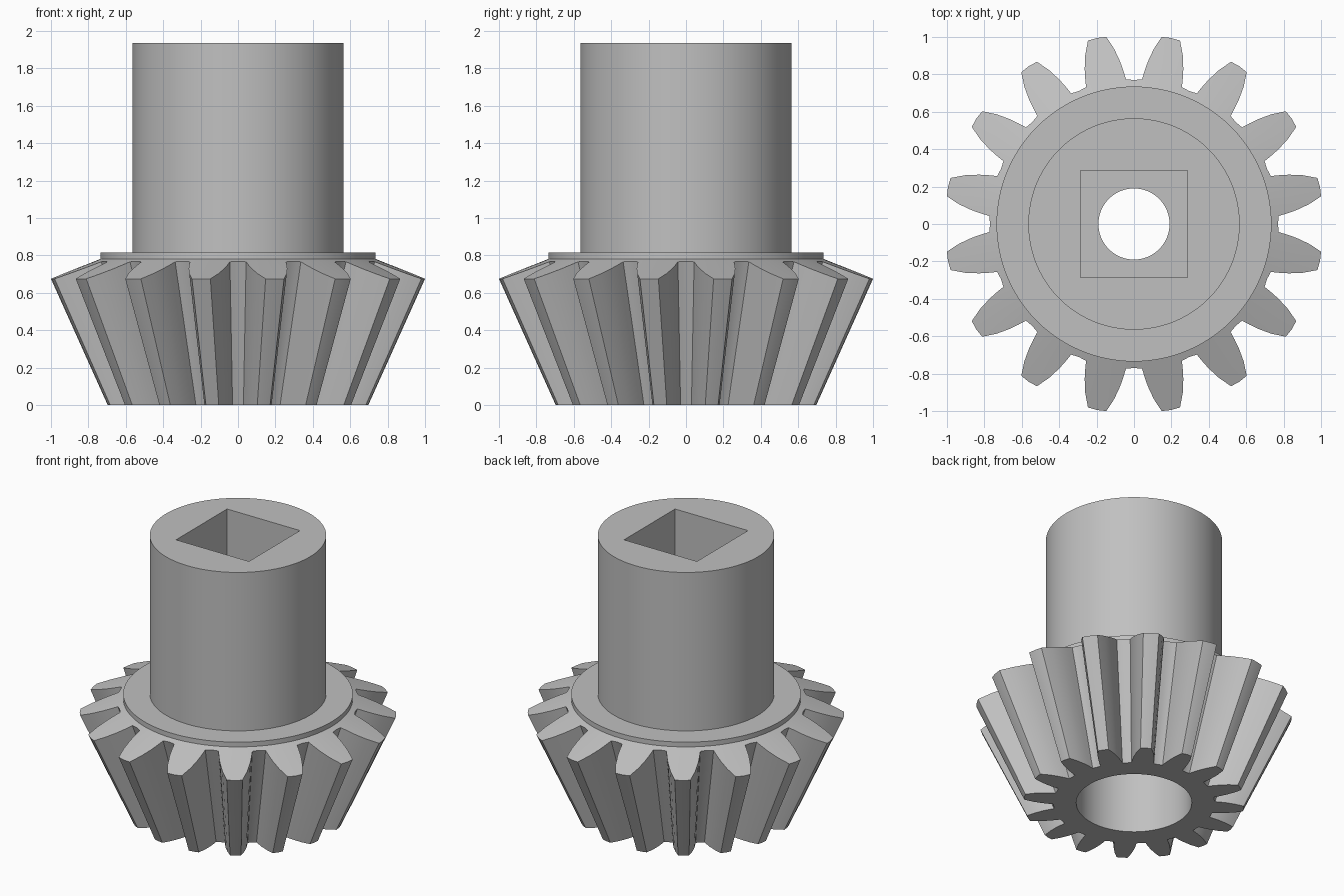
import bpy, bmesh
from math import sin, cos, radians, pi, tan

cube = bpy.data.objects.get("Cube")
if cube:
    bpy.data.objects.remove(cube)

TEETH = 16
PITCH = 360 / TEETH
APEX_Z = -1.55                      # point where all tooth lines converge

steel = bpy.data.materials.new("grey_steel")
steel.use_nodes = True
GREY = (0.53, 0.53, 0.53, 1)
steel.diffuse_color = GREY
steel.node_tree.nodes["Principled BSDF"].inputs["Base Color"].default_value = GREY

# Half tooth: (radius, degrees from tooth centre), valley centre to tip centre
HALF = [(0.77, PITCH / 2), (0.772, 9.6), (0.775, 8.05), (0.82, 7.3), (0.87, 6.4),
        (0.94, 4.85), (1.011, 2.85), (1.014, 0)]
tooth = [(r, -a) for r, a in HALF] + [(r, a) for r, a in HALF[-2:0:-1]]
outline = [(r, radians(a + PITCH * (k + 0.5))) for k in range(TEETH) for r, a in tooth]


def back_z(r):
    """Height of the sloping back cone at a radius."""
    return 0.675 + (1.011 - r) * 0.385


def teeth_back():
    return [(r * cos(a), r * sin(a), back_z(r)) for r, a in outline]


def teeth_front():
    """Outline projected towards the apex onto the base plane."""
    ring = []
    for x, y, z in teeth_back():
        s = -APEX_Z / (z - APEX_Z)
        ring.append((x * s, y * s, 0))
    return ring


def circle(r, z):
    return [(r * cos(a), r * sin(a), z) for _, a in outline]


def square(h, z):
    ring = []
    for _, a in outline:
        s = h / max(abs(cos(a)), abs(sin(a)))
        ring.append((s * cos(a), s * sin(a), z))
    return ring


def loft(name, rings):
    """Bridge rings that share the same angles into one shell."""
    bm = bmesh.new()
    loops = [[bm.verts.new(p) for p in ring] for ring in rings]
    n = len(outline)
    for lo, hi in zip(loops, loops[1:]):
        for i in range(n):
            j = (i + 1) % n
            bm.faces.new((lo[i], lo[j], hi[j], hi[i]))
    mesh = bpy.data.meshes.new(name)
    bm.to_mesh(mesh)
    bm.free()
    mesh.materials.append(steel)
    obj = bpy.data.objects.new(name, mesh)
    bpy.context.collection.objects.link(obj)
    bpy.ops.object.select_all(action='DESELECT')
    obj.select_set(True)
    bpy.context.view_layer.objects.active = obj
    bpy.ops.object.shade_smooth_by_angle(angle=radians(22))
    return obj


COLLAR, SHAFT, BORE, HOLE, SOCKET = 0.735, 0.565, 0.37, 0.19, 0.285
COLLAR_TOP, SHAFT_TOP = 0.815, 1.935
BORE_TOP, SOCKET_FLOOR = 0.7, 1.1

# Toothed bevel crown: base face, flanks and sloping back
loft("bevel_teeth", [circle(BORE, 0), teeth_front(), teeth_back(),
                     circle(COLLAR, back_z(COLLAR))])
# Thin collar above the teeth
loft("collar", [circle(COLLAR, back_z(COLLAR)), circle(COLLAR, COLLAR_TOP),
                circle(SHAFT, COLLAR_TOP)])
# Shaft with its rim around the square socket
loft("shaft", [circle(SHAFT, COLLAR_TOP), circle(SHAFT, SHAFT_TOP),
               square(SOCKET, SHAFT_TOP)])
# Square socket, through hole and wide lower bore
loft("socket_and_bore", [square(SOCKET, SHAFT_TOP), square(SOCKET, SOCKET_FLOOR),
                         circle(HOLE, SOCKET_FLOOR), circle(HOLE, BORE_TOP),
                         circle(BORE, BORE_TOP), circle(BORE, 0)])
